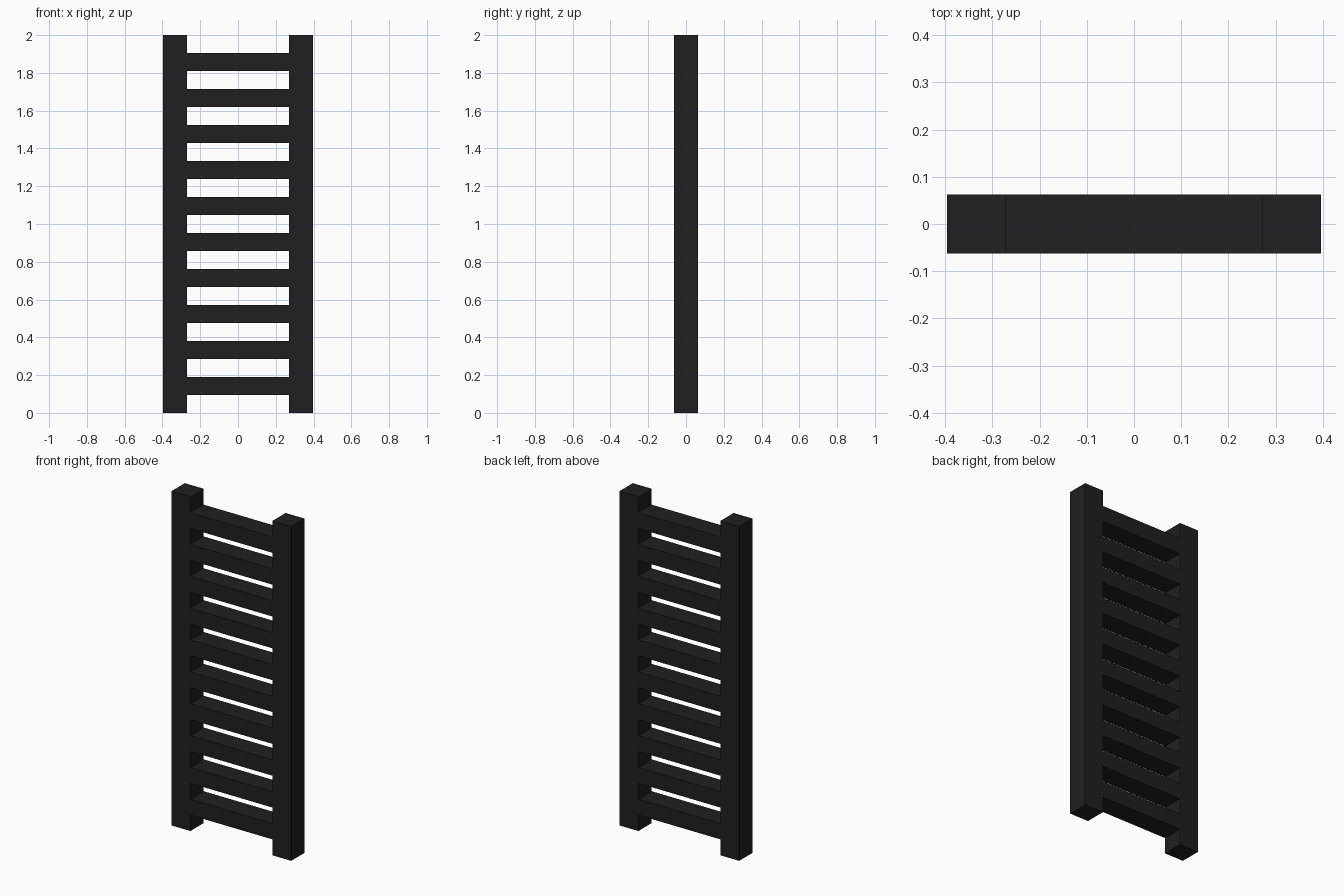
import bpy

if "Cube" in bpy.data.objects:
    bpy.data.objects.remove(bpy.data.objects["Cube"])

HEIGHT = 2.0
POST = 0.125          # square post section, also rung depth
HALF_W = 0.396        # outer half width
STEP = HEIGHT / 21    # rungs and gaps share the same height
RUNGS = 10

mat = bpy.data.materials.new("black_paint")
mat.diffuse_color = (0.014, 0.014, 0.014, 1)
mat.use_nodes = True
mat.node_tree.nodes["Principled BSDF"].inputs["Base Color"].default_value = mat.diffuse_color


def box(name, size, location):
    bpy.ops.mesh.primitive_cube_add(size=1, location=location)
    ob = bpy.context.object
    ob.name = name
    ob.scale = size
    bpy.ops.object.transform_apply(location=False, rotation=False, scale=True)
    ob.data.materials.append(mat)
    return ob


# Side posts
for side, label in ((-1, "left"), (1, "right")):
    box(f"{label}_post", (POST, POST, HEIGHT),
        (side * (HALF_W - POST / 2), 0, HEIGHT / 2))

# Rungs, flush with the posts front and back
span = 2 * (HALF_W - POST)
for i in range(RUNGS):
    box(f"rung_{i + 1}", (span, POST, STEP), (0, 0, (2 * i + 1.5) * STEP))
